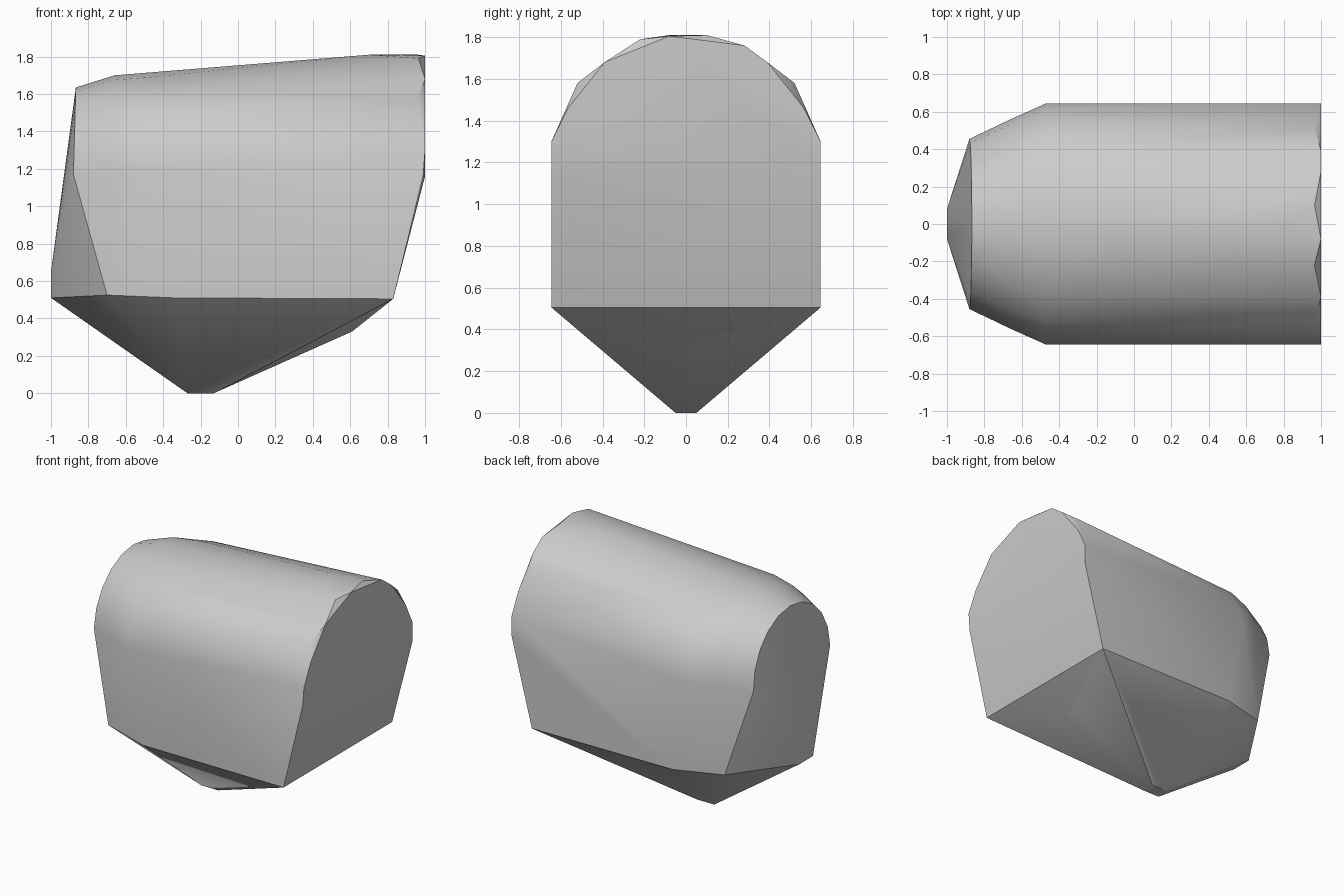
import bpy
import bmesh
import math

default = bpy.data.objects.get("Cube")
if default:
    bpy.data.objects.remove(default, do_unlink=True)

SIDE = 0.645  # half width of the body


def mirrored(x, y, z):
    """The same point on both sides of the body."""
    return [(x, y, z), (x, -y, z)]


def arch(x, half_width, spring, top, lean=0.0, steps=10):
    """Rounded roof section; lean shifts its crown along x."""
    ring = []
    for i in range(steps + 1):
        a = math.pi * i / steps
        s = math.sin(a)
        ring.append((x + lean * s, half_width * math.cos(a), spring + (top - spring) * s))
    return ring


points = []

# Flat end: main face outline, then the set-back corners of its chipped rim
for y, z in ((SIDE, 1.3), (0.565, 1.46), (0.39, 1.68)):
    points += mirrored(1, y, z)
points += [(1, -0.08, 1.805), (1, 0.28, 1.76), (1, SIDE, 1.16), (0.99, -SIDE, 1.16)]
points += mirrored(0.965, 0.52, 1.58)
points += [(0.965, -0.22, 1.79), (0.965, 0.1, 1.81)]
points += mirrored(0.7, 0.08, 1.81)

# Roof and tapering shoulder
points += arch(-0.47, SIDE, 1.2, 1.715)
points += arch(-0.66, 0.56, 1.2, 1.7)
points += arch(-0.88, 0.455, 1.17, 1.635, lean=0.013)

# Narrow nose and the lower rim of the body
points += mirrored(-1, 0.08, 0.65)
points += mirrored(-1, 0.08, 0.51)
points += mirrored(-0.7, 0.54, 0.525)
points += mirrored(-0.34, SIDE, 0.51)
points += mirrored(0.83, SIDE, 0.505)

# Pointed underside with a small blunt tip
points += mirrored(0.61, 0.05, 0.33)
points += mirrored(-0.13, 0.05, 0)
points += mirrored(-0.27, 0.05, 0)

# Wrap everything in one faceted skin
bm = bmesh.new()
for p in points:
    bm.verts.new(p)
hull = bmesh.ops.convex_hull(bm, input=bm.verts[:])
loose = [v for v in bm.verts if not v.link_faces]
bmesh.ops.delete(bm, geom=loose, context='VERTS')
bmesh.ops.dissolve_limit(bm, angle_limit=math.radians(1), verts=bm.verts[:], edges=bm.edges[:])
bmesh.ops.recalc_face_normals(bm, faces=bm.faces[:])
mesh = bpy.data.meshes.new("faceted_body")
bm.to_mesh(mesh)
bm.free()

body = bpy.data.objects.new("faceted_body", mesh)
bpy.context.collection.objects.link(body)

# Plain grey
grey = bpy.data.materials.new("plain_grey")
grey.use_nodes = True
colour = (0.6, 0.6, 0.6, 1)
grey.diffuse_color = colour
for node in grey.node_tree.nodes:
    if node.type == 'BSDF_PRINCIPLED':
        node.inputs["Base Color"].default_value = colour
mesh.materials.append(grey)

# Soft roof, crisp rims
bpy.ops.object.select_all(action='DESELECT')
body.select_set(True)
bpy.context.view_layer.objects.active = body
bpy.ops.object.shade_smooth_by_angle(angle=math.radians(30))
